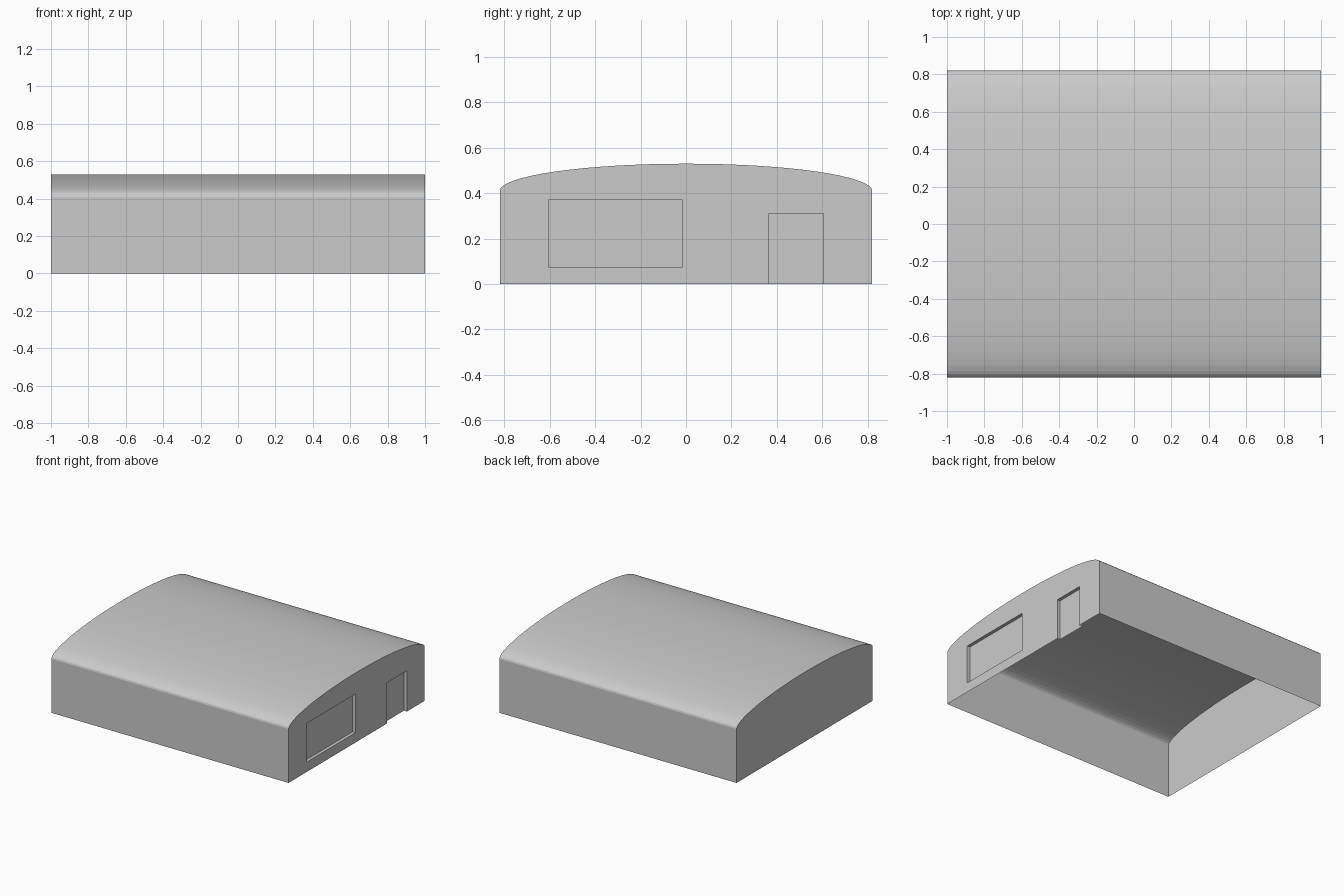
import bpy, bmesh, math

if "Cube" in bpy.data.objects:
    bpy.data.objects.remove(bpy.data.objects["Cube"], do_unlink=True)

HALF_X, HALF_Y, EAVES, RISE = 1.0, 0.82, 0.41, 0.12
SEGMENTS, RECESS = 32, 0.025

# One plain grey for the whole building
grey = bpy.data.materials.new("plain_grey")
grey.use_nodes = True
colour = (0.6, 0.6, 0.6, 1.0)
grey.diffuse_color = colour
grey.node_tree.nodes["Principled BSDF"].inputs["Base Color"].default_value = colour


def finish(bm, name):
    mesh = bpy.data.meshes.new(name)
    bm.to_mesh(mesh)
    bm.free()
    mesh.materials.append(grey)
    obj = bpy.data.objects.new(name, mesh)
    bpy.context.collection.objects.link(obj)
    return obj


def add_face(bm, points):
    return bm.faces.new([bm.verts.new(p) for p in points])


# Cross-section: upright walls under a low elliptical vault
arch = []
for i in range(SEGMENTS + 1):
    a = math.pi * i / SEGMENTS
    arch.append((-HALF_Y * math.cos(a), EAVES + RISE * math.sin(a)))
profile = [(-HALF_Y, 0)] + arch + [(HALF_Y, 0)]


def sheet(name, section):
    """Sweep an open section along the length of the building."""
    bm = bmesh.new()
    rows = [[bm.verts.new((x, y, z)) for y, z in section] for x in (-HALF_X, HALF_X)]
    for i in range(len(section) - 1):
        bm.faces.new((rows[0][i], rows[1][i], rows[1][i + 1], rows[0][i + 1]))
    return finish(bm, name)


sheet("front_wall", profile[:2])
sheet("vaulted_roof", arch)
sheet("back_wall", profile[-2:])

# Plain end wall
bm = bmesh.new()
add_face(bm, [(-HALF_X, y, z) for y, z in profile])
finish(bm, "right_end_wall")

# End wall with openings: y0, y1, z0, z1
openings = {"window": (-0.605, -0.015, 0.075, 0.37),
            "door": (0.365, 0.605, 0.0, 0.31)}
bm = bmesh.new()
add_face(bm, [(HALF_X, y, z) for y, z in reversed(profile)])
for y0, y1, z0, z1 in openings.values():
    cuts = [((0, v, 0), (0, 1, 0)) for v in (y0, y1)]
    cuts += [((0, 0, v), (0, 0, 1)) for v in (z0, z1) if v > 0]
    for co, normal in cuts:
        bmesh.ops.bisect_plane(bm, geom=bm.verts[:] + bm.edges[:] + bm.faces[:],
                               plane_co=co, plane_no=normal)
holes = []
for f in bm.faces:
    c = f.calc_center_median()
    if any(y0 < c.y < y1 and z0 < c.z < z1 for y0, y1, z0, z1 in openings.values()):
        holes.append(f)
bmesh.ops.delete(bm, geom=holes, context='FACES')
finish(bm, "left_end_wall")

# Recessed panels with their reveals
for name, (y0, y1, z0, z1) in openings.items():
    bm = bmesh.new()
    ring = [(y0, z0), (y1, z0), (y1, z1), (y0, z1)]
    outer = [bm.verts.new((HALF_X, y, z)) for y, z in ring]
    inner = [bm.verts.new((HALF_X - RECESS, y, z)) for y, z in ring]
    bm.faces.new(inner)
    for i in range(4):
        j = (i + 1) % 4
        if i == 0 and z0 == 0:
            continue  # the door has no sill
        bm.faces.new((outer[i], outer[j], inner[j], inner[i]))
    bmesh.ops.delete(bm, geom=[v for v in bm.verts if not v.link_faces], context='VERTS')
    finish(bm, name + "_recess")
